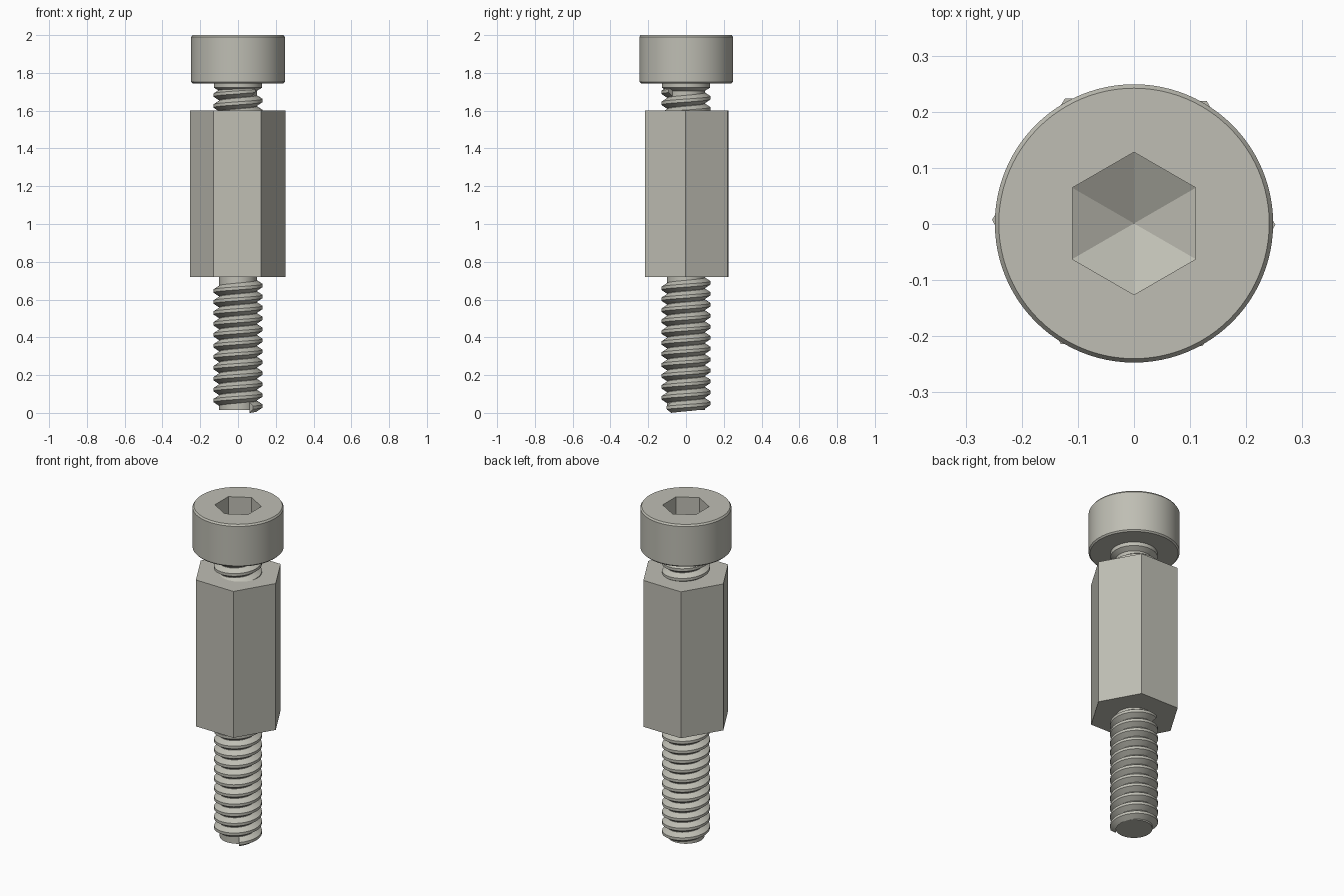
import bpy
import bmesh
import math

cube = bpy.data.objects.get("Cube")
if cube:
    bpy.data.objects.remove(cube, do_unlink=True)

# Single satin metal colour
COLOUR = (0.52, 0.515, 0.455, 1.0)
metal = bpy.data.materials.new("warm grey metal")
metal.diffuse_color = COLOUR
metal.use_nodes = True
metal.node_tree.nodes["Principled BSDF"].inputs["Base Color"].default_value = COLOUR


def finish(bm, name, smooth=True):
    bmesh.ops.recalc_face_normals(bm, faces=bm.faces[:])
    mesh = bpy.data.meshes.new(name)
    bm.to_mesh(mesh)
    bm.free()
    mesh.materials.append(metal)
    obj = bpy.data.objects.new(name, mesh)
    bpy.context.collection.objects.link(obj)
    if smooth:
        bpy.ops.object.select_all(action='DESELECT')
        obj.select_set(True)
        bpy.context.view_layer.objects.active = obj
        bpy.ops.object.shade_smooth_by_angle(angle=math.radians(25))
    return obj


def loft(name, rings, sides, phase=0.0, centre=(0.0, 0.0), apex=None, smooth=True):
    """Stack rings of (radius or radius function, z); close the end flat or to an apex."""
    bm = bmesh.new()
    loops = []
    for radius, z in rings:
        loop = []
        for i in range(sides):
            a = 2 * math.pi * i / sides + phase
            r = radius(a) if callable(radius) else radius
            loop.append(bm.verts.new((centre[0] + r * math.cos(a),
                                      centre[1] + r * math.sin(a), z)))
        loops.append(loop)
    for low, high in zip(loops, loops[1:]):
        for i in range(sides):
            j = (i + 1) % sides
            bm.faces.new((low[i], low[j], high[j], high[i]))
    bm.faces.new(loops[0])
    if apex is None:
        bm.faces.new(loops[-1])
    else:
        tip = bm.verts.new((centre[0], centre[1], apex))
        for i in range(sides):
            bm.faces.new((loops[-1][i], loops[-1][(i + 1) % sides], tip))
    return finish(bm, name, smooth)


PITCH, ROOT, CREST = 0.058, 0.1, 0.13


def thread(name, z_start, z_end, start_angle, segs=48):
    """Right-handed ridge swept along a helix."""
    profile = ((ROOT, 0.0), (CREST, 0.34), (CREST, 0.62), (ROOT, 0.96), (ROOT, 1.0))
    bm = bmesh.new()
    steps = int((z_end - z_start - PITCH) / PITCH * segs)
    prev = None
    for s in range(steps + 1):
        a = start_angle + 2 * math.pi * s / segs
        z = z_start + PITCH * s / segs
        row = [bm.verts.new((r * math.cos(a), r * math.sin(a), z + t * PITCH))
               for r, t in profile]
        if prev:
            for k in range(len(profile) - 1):
                bm.faces.new((prev[k], row[k], row[k + 1], prev[k + 1]))
        if s in (0, steps):
            bm.faces.new(row[:4])
        prev = row
    return finish(bm, name)


def socket(a):
    """Radius of a hexagon with corners on the y axis."""
    sixth = math.pi / 3
    return 0.11 / math.cos((a + sixth / 2) % sixth - sixth / 2)


# Cap screw head with hexagonal socket and conical floor
loft("screw_head",
     [(0.24, 1.745), (0.248, 1.753), (0.248, 1.99), (0.241, 2.0),
      (socket, 2.0), (socket, 1.87)],
     96, centre=(0, 0.001), apex=1.805)

# Hexagonal spacer body
loft("hex_spacer", [(0.2525, 0.72), (0.2525, 1.6)], 6,
     phase=math.radians(-1), centre=(-0.0005, 0.003), smooth=False)

# Upper screw: core, thread and plain collar beneath the head
loft("screw_core", [(ROOT, 1.5), (ROOT, 1.75)], 48)
thread("screw_thread", 1.5, 1.735, math.radians(-60))
loft("screw_collar", [(ROOT, 1.705), (CREST - 0.002, 1.722), (CREST - 0.002, 1.75)], 48)

# Lower stud: core and thread
loft("stud_core", [(ROOT, 0.014), (ROOT, 0.73)], 48)
thread("stud_thread", 0.0, 0.725, math.radians(-52))
